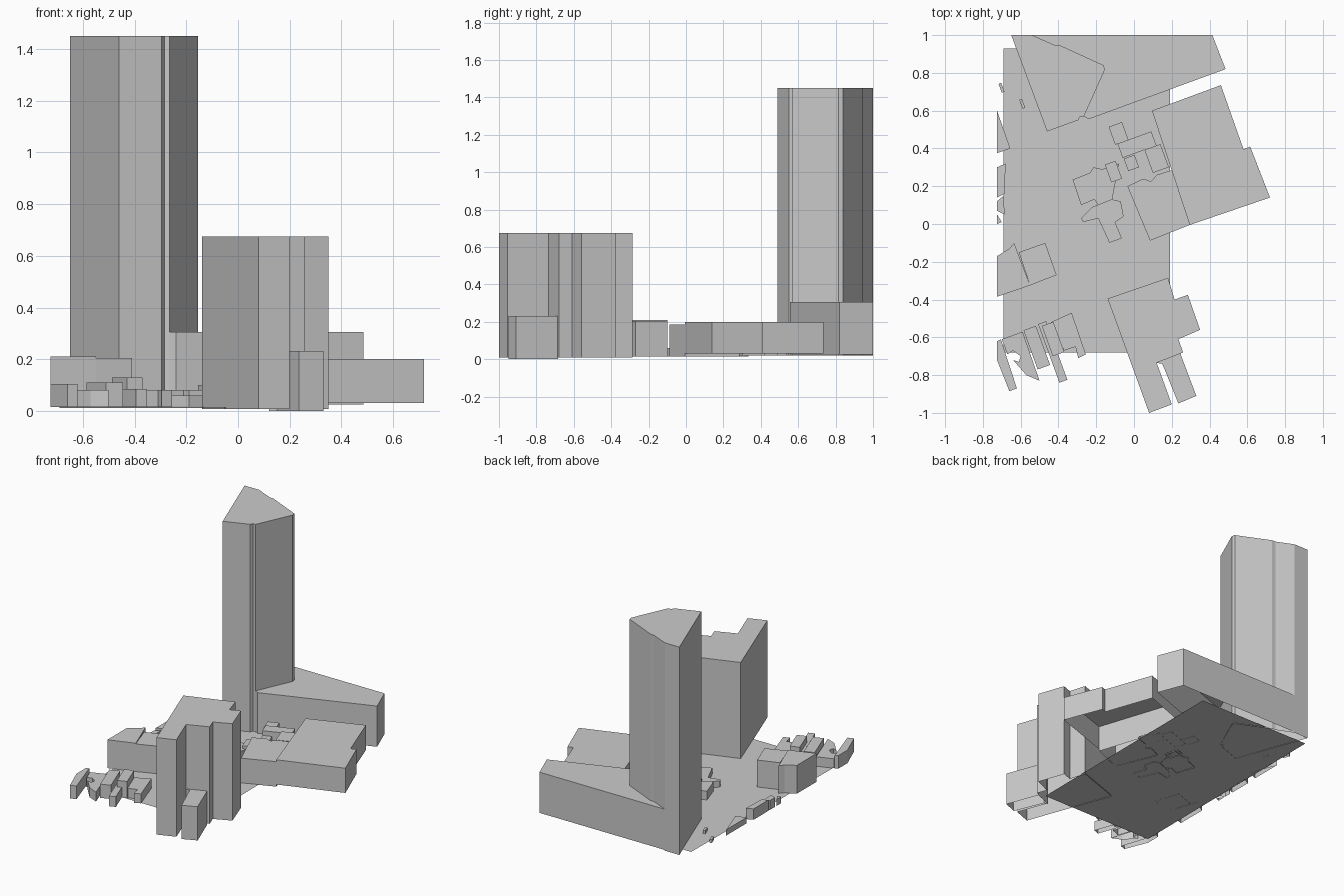
import bpy, bmesh, math

def block(name, pts, top, base=0.015):
    """Extrude a footprint into walls and a flat roof, open underneath."""
    bm = bmesh.new()
    lo = [bm.verts.new((x, y, base)) for x, y in pts]
    hi = [bm.verts.new((x, y, top)) for x, y in pts]
    area = sum(pts[i-1][0]*pts[i][1] - pts[i][0]*pts[i-1][1] for i in range(len(pts)))
    if area < 0:
        lo.reverse(); hi.reverse()
    n = len(pts)
    for i in range(n):
        j = (i + 1) % n
        bm.faces.new((lo[i], lo[j], hi[j], hi[i]))
    bm.faces.new(hi)
    me = bpy.data.meshes.new(name)
    bm.to_mesh(me)
    bm.free()
    ob = bpy.data.objects.new(name, me)
    bpy.context.collection.objects.link(ob)
    return ob

def turned(x, y, w, d, angle=20):
    """Rectangle footprint turned to the street grid; (x, y) is its front-left corner."""
    c, s = math.cos(math.radians(angle)), math.sin(math.radians(angle))
    return [(x + u*c - v*s, y + u*s + v*c) for u, v in ((0, 0), (w, 0), (w, d), (0, d))]

def sheet(name, pts):
    me = bpy.data.meshes.new(name)
    me.from_pydata(pts, [], [list(range(len(pts)))])
    bpy.context.collection.objects.link(bpy.data.objects.new(name, me))

# Gently sloping ground and the side street
sheet("ground", [(-0.69, -0.68, 0.012), (0.19, -0.68, 0.012), (0.19, 0.93, 0.025), (-0.69, 0.93, 0.025)])
sheet("side_street", [(-0.69, -0.3, 0.018), (-0.41, -0.27, 0.018), (-0.66, 0.64, 0.026), (-0.69, 0.6, 0.026)])

# Tower and its podium
block("tower", [(-0.46, 0.49), (-0.295, 0.55), (-0.285, 0.57), (-0.265, 0.57), (-0.155, 0.815),
                (-0.16, 0.84), (-0.39, 0.945), (-0.42, 0.947), (-0.54, 1), (-0.65, 1)], 1.45, 0.02)
block("podium", [(-0.265, 0.57), (-0.24, 0.555), (0.485, 0.82), (0.415, 1), (-0.54, 1),
                 (-0.42, 0.947), (-0.39, 0.945), (-0.16, 0.84), (-0.155, 0.815)], 0.305, 0.025)

# Tall stepped front building with a low wing
block("front_building", [(-0.14, -0.395), (0.08, -1), (0.2, -0.955), (0.12, -0.735), (0.26, -0.68),
                         (0.235, -0.61), (0.35, -0.56), (0.285, -0.375), (0.215, -0.4), (0.18, -0.285)], 0.675, 0.008)
block("front_low_wing", [(0.235, -0.95), (0.33, -0.91), (0.245, -0.685), (0.12, -0.735), (0.15, -0.74)], 0.232, 0)

# Broad hall on the right and its annex
block("hall", [(0.295, -0.005), (0.72, 0.14), (0.615, 0.41), (0.58, 0.395), (0.46, 0.735), (0.095, 0.6)], 0.2, 0.03)
block("hall_annex", [(0.085, -0.088), (0.295, -0.005), (0.2, 0.285), (0.12, 0.26), (0.09, 0.225),
                     (0.05, 0.24), (-0.035, 0.2)], 0.187, 0.015)

# Small houses behind the hall
for i, (x, y, w, d, top) in enumerate(((-0.10, 0.42, 0.075, 0.1, 0.15), (-0.06, 0.35, 0.19, 0.08, 0.17),
                                       (-0.03, 0.28, 0.06, 0.07, 0.14), (0.1, 0.27, 0.09, 0.13, 0.18))):
    block(f"back_house_{i}", turned(x, y, w, d), top, 0.02)

# Low houses in the middle courtyard
block("courtyard_house_west", [(-0.325, 0.235), (-0.28, 0.1), (-0.21, 0.13), (-0.19, 0.1), (-0.115, 0.13),
                               (-0.08, 0.32), (-0.17, 0.29), (-0.215, 0.3), (-0.235, 0.27)], 0.08)
block("courtyard_house_south", [(-0.28, 0.03), (-0.27, 0.01), (-0.19, 0.03), (-0.13, -0.1), (-0.065, -0.075),
                                (-0.1, 0.01), (-0.055, 0.04), (-0.07, 0.12), (-0.115, 0.13), (-0.22, 0.09)], 0.06)
block("courtyard_house_east", turned(-0.12, 0.22, 0.06, 0.1), 0.1)

# Left city block in two heights
block("left_block_west", [(-0.725, -0.385), (-0.55, -0.325), (-0.635, -0.1), (-0.66, -0.13), (-0.725, -0.17)], 0.21)
block("left_block_east", [(-0.55, -0.325), (-0.41, -0.27), (-0.47, -0.1), (-0.61, -0.15)], 0.205)

# Row of narrow terraces at the front left, running back from the street
block("terrace_0", [(-0.725, -0.72), (-0.66, -0.885), (-0.62, -0.87), (-0.705, -0.61), (-0.725, -0.62)], 0.105)
block("terrace_1", [(-0.64, -0.72), (-0.57, -0.8), (-0.5, -0.83), (-0.59, -0.57), (-0.7, -0.61),
                    (-0.67, -0.69), (-0.64, -0.67), (-0.6, -0.7), (-0.61, -0.73)], 0.08)
block("terrace_2", turned(-0.51, -0.77, 0.07, 0.22), 0.11)
block("terrace_3", turned(-0.395, -0.84, 0.045, 0.33), 0.085)
block("terrace_4", turned(-0.43, -0.7, 0.065, 0.17), 0.13)
block("terrace_5", [(-0.37, -0.67), (-0.31, -0.65), (-0.295, -0.71), (-0.255, -0.69), (-0.33, -0.47), (-0.44, -0.52)], 0.08)

# Small houses along the left edge
block("edge_house_0", [(-0.725, 0.375), (-0.655, 0.4), (-0.725, 0.6)], 0.06, 0.02)
block("edge_house_1", [(-0.725, 0.14), (-0.685, 0.16), (-0.68, 0.32), (-0.725, 0.3)], 0.09)
block("edge_house_2", [(-0.725, 0.12), (-0.725, 0.07), (-0.685, 0.05), (-0.69, 0.15)], 0.08)
block("edge_house_3", [(-0.725, 0), (-0.7, 0.01), (-0.725, 0.05)], 0.06)
for i, (x, y) in enumerate(((-0.7, 0.695), (-0.59, 0.61))):
    block(f"edge_shed_{i}", turned(x, y, 0.015, 0.05), 0.045, 0.022)
